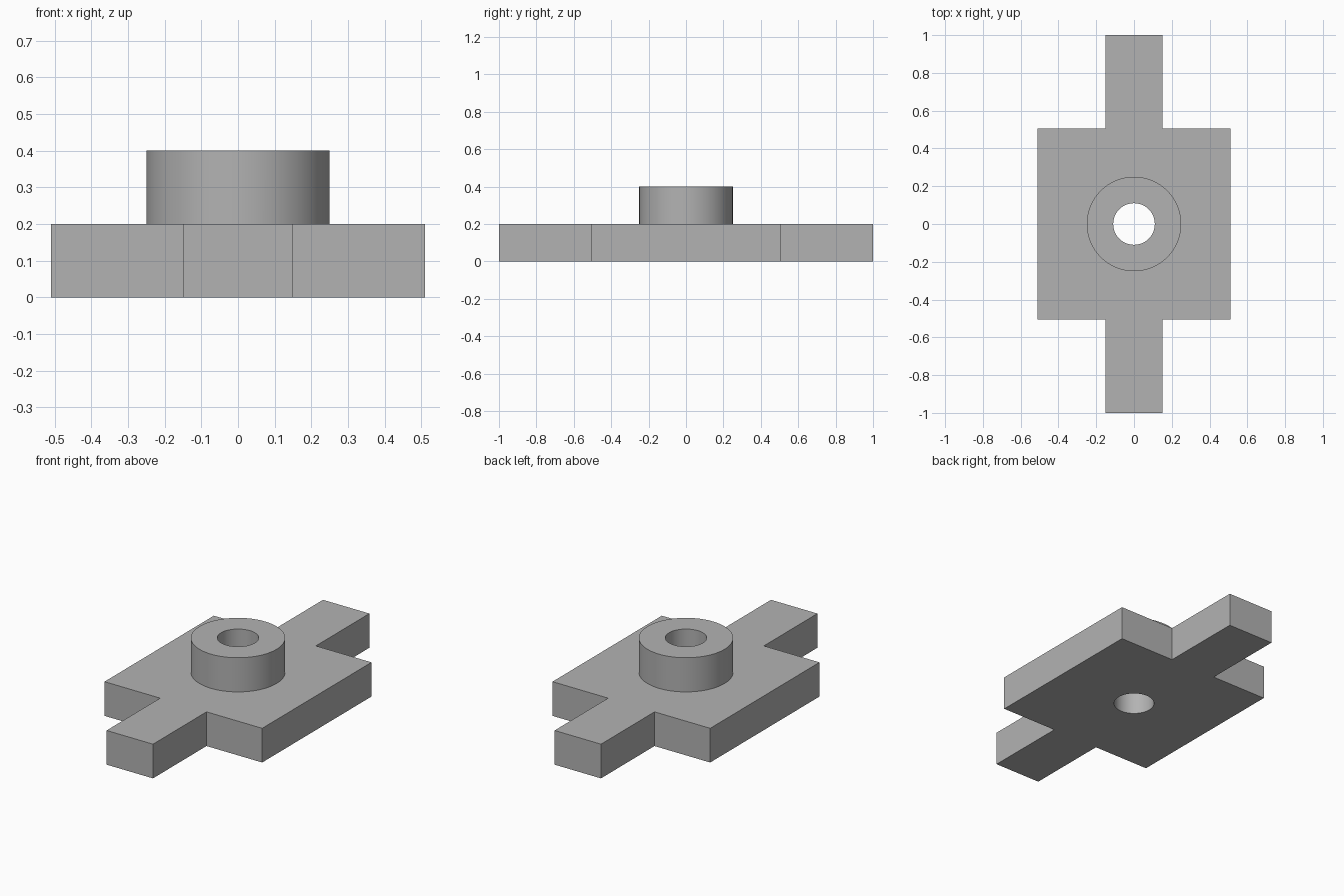
import bpy
import bmesh
import math

cube = bpy.data.objects.get("Cube")
if cube:
    bpy.data.objects.remove(cube, do_unlink=True)

PLATE_X, PLATE_Y = 0.51, 0.505
ARM_X, ARM_Y = 0.15, 1.0
PLATE_TOP, BOSS_TOP = 0.2, 0.4
BOSS_RADIUS, BORE_RADIUS = 0.25, 0.11

grey = bpy.data.materials.new("plain grey")
grey.use_nodes = True
colour = (0.45, 0.45, 0.45, 1)
grey.diffuse_color = colour
grey.node_tree.nodes["Principled BSDF"].inputs["Base Color"].default_value = colour


def prism(name, outline, bottom, top):
    """Extrude a counter-clockwise outline from bottom to top."""
    bm = bmesh.new()
    face = bm.faces.new([bm.verts.new((x, y, bottom)) for x, y in outline])
    extruded = bmesh.ops.extrude_face_region(bm, geom=[face], use_keep_orig=True)
    verts = [v for v in extruded["geom"] if isinstance(v, bmesh.types.BMVert)]
    bmesh.ops.translate(bm, vec=(0, 0, top - bottom), verts=verts)
    bmesh.ops.recalc_face_normals(bm, faces=bm.faces)
    mesh = bpy.data.meshes.new(name)
    bm.to_mesh(mesh)
    bm.free()
    mesh.materials.append(grey)
    obj = bpy.data.objects.new(name, mesh)
    bpy.context.collection.objects.link(obj)
    return obj


def circle(radius, sides=96):
    angles = [math.tau * i / sides for i in range(sides)]
    return [(radius * math.cos(a), radius * math.sin(a)) for a in angles]


def combine(target, tool, operation):
    """Apply a boolean to the target and discard the tool."""
    tool.hide_render = True
    mod = target.modifiers.new(tool.name, "BOOLEAN")
    mod.operation = operation
    mod.solver = "EXACT"
    mod.object = tool
    bpy.context.view_layer.objects.active = target
    bpy.ops.object.modifier_apply(modifier=mod.name)
    bpy.data.objects.remove(tool, do_unlink=True)


# Flat plate with an arm at the front and back
half = [(ARM_X, -ARM_Y), (ARM_X, -PLATE_Y), (PLATE_X, -PLATE_Y),
        (PLATE_X, PLATE_Y), (ARM_X, PLATE_Y), (ARM_X, ARM_Y)]
bracket = prism("mounting_plate", half + [(-x, -y) for x, y in half], 0, PLATE_TOP)

# Round boss on top, then the bore through everything
combine(bracket, prism("boss", circle(BOSS_RADIUS), PLATE_TOP / 2, BOSS_TOP), "UNION")
combine(bracket, prism("bore", circle(BORE_RADIUS), -0.1, BOSS_TOP + 0.1), "DIFFERENCE")

# Smooth round walls, sharp corners
bpy.ops.object.select_all(action="DESELECT")
bracket.select_set(True)
bpy.context.view_layer.objects.active = bracket
bpy.ops.object.shade_smooth_by_angle(angle=math.radians(30))
